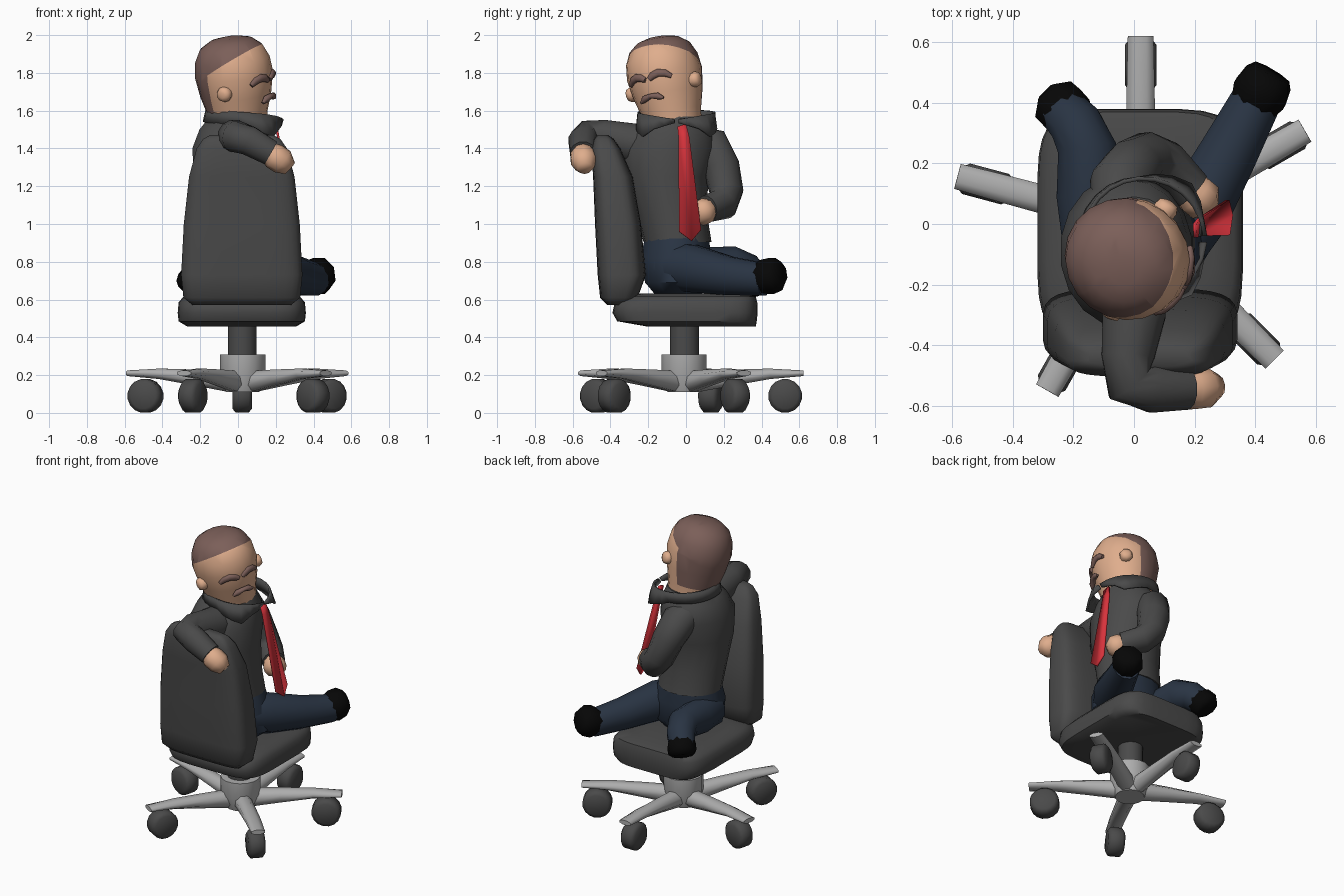
import bpy, bmesh, math
from mathutils import Vector, Matrix

def material(name, r, g, b):
    m = bpy.data.materials.new(name)
    m.diffuse_color = (r, g, b, 1)
    return m

CHARCOAL = material("charcoal", 0.068, 0.068, 0.068)
METAL = material("light_metal", 0.42, 0.42, 0.42)
NAVY = material("navy", 0.022, 0.034, 0.056)
BLACK = material("black", 0.002, 0.002, 0.002)
SKIN = material("skin", 0.74, 0.42, 0.265)
HAIR = material("brown_hair", 0.20, 0.115, 0.10)
RED = material("tie_red", 0.68, 0.033, 0.045)

def make(name, verts, faces, mat, matrix=None, angle=40):
    me = bpy.data.meshes.new(name)
    me.from_pydata([tuple(v) for v in verts], [], faces)
    bm = bmesh.new()
    bm.from_mesh(me)
    if matrix:
        bm.transform(matrix)
    bmesh.ops.recalc_face_normals(bm, faces=bm.faces)
    for f in bm.faces:
        f.smooth = True
    bm.to_mesh(me)
    bm.free()
    me.set_sharp_from_angle(angle=math.radians(angle))
    me.materials.append(mat)
    ob = bpy.data.objects.new(name, me)
    bpy.context.collection.objects.link(ob)
    return ob

def bridge(rings, n):
    faces = [(r * n + i, r * n + (i + 1) % n, (r + 1) * n + (i + 1) % n, (r + 1) * n + i)
             for r in range(rings - 1) for i in range(n)]
    return faces + [tuple(range(n)), tuple(range((rings - 1) * n, rings * n))]

def loft(name, rings, mat, n=16, p=2.0, matrix=None, angle=50):
    """Stack of superellipse rings (cx, cy, z, rx, ry)."""
    def s(c):
        return math.copysign(abs(c) ** (2 / p), c) if abs(c) > 1e-6 else 0
    verts = []
    for cx, cy, z, rx, ry in rings:
        for i in range(n):
            a = 2 * math.pi * (i + 0.5) / n
            verts.append((cx + rx * s(math.cos(a)), cy + ry * s(math.sin(a)), z))
    return make(name, verts, bridge(len(rings), n), mat, matrix, angle)

def tube(name, path, radii, mat, n=10, matrix=None, angle=65):
    """Sweep of ellipses along a path; a radius is a number or (width, height)."""
    pts = [Vector(p) for p in path]
    verts = []
    for k, p in enumerate(pts):
        t = (pts[min(k + 1, len(pts) - 1)] - pts[max(k - 1, 0)]).normalized()
        ref = Vector((0, 0, 1)) if abs(t.z) < 0.9 else Vector((1, 0, 0))
        side = t.cross(ref).normalized()
        up = side.cross(t)
        w, h = radii[k] if isinstance(radii[k], tuple) else (radii[k], radii[k])
        for i in range(n):
            a = 2 * math.pi * (i + 0.5) / n
            verts.append(p + side * w * math.cos(a) + up * h * math.sin(a))
    return make(name, verts, bridge(len(pts), n), mat, matrix, angle)

# chair base: five arms with castors
HUB = Matrix.Translation((0.022, -0.005, 0))
for k, deg in enumerate((90, 165, 240.5, 315, 390)):
    m = HUB @ Matrix.Rotation(math.radians(deg), 4, 'Z')
    tube(f"base_arm_{k}", [(0.06, 0, 0.165), (0.25, 0, 0.187), (0.45, 0, 0.207), (0.626, 0, 0.21)],
         [(0.055, 0.06), (0.052, 0.046), (0.05, 0.03), (0.046, 0.016)], METAL, 8, m)
    tube(f"castor_{k}", [(0.53, y, 0.09) for y in (-0.052, -0.035, 0.035, 0.052)],
         [0.068, 0.09, 0.09, 0.068], CHARCOAL, 16, m)
loft("hub", [(0.025, -0.01, 0.11, 0.09, 0.09), (0.025, -0.01, 0.2, 0.122, 0.122),
             (0.025, -0.01, 0.31, 0.122, 0.122)], METAL)
loft("post", [(0.022, -0.008, 0.3, 0.077, 0.077), (0.022, -0.008, 0.48, 0.077, 0.077)], CHARCOAL)

# seat and backrest cushions
loft("seat", [(0.02, 0.08, 0.458, 0.29, 0.29), (0.02, 0.005, 0.485, 0.335, 0.37),
              (0.02, -0.005, 0.53, 0.34, 0.385), (0.02, 0.0, 0.585, 0.335, 0.378),
              (0.02, 0.02, 0.615, 0.31, 0.35), (0.02, 0.03, 0.632, 0.24, 0.27)],
     CHARCOAL, 32, 5)
loft("backrest", [(0.02, -0.365, 0.57, 0.26, 0.05), (0.02, -0.355, 0.61, 0.31, 0.10),
                  (0.02, -0.34, 0.73, 0.322, 0.128), (0.02, -0.36, 1.0, 0.308, 0.122),
                  (0.02, -0.387, 1.25, 0.28, 0.105), (0.02, -0.425, 1.4, 0.24, 0.078),
                  (0.02, -0.435, 1.45, 0.205, 0.052), (0.02, -0.44, 1.47, 0.17, 0.03)],
     CHARCOAL, 28, 4)

# trousers and shoes
loft("hips", [(0.02, -0.04, 0.62, 0.15, 0.12), (0.02, -0.045, 0.69, 0.24, 0.175),
              (0.01, -0.055, 0.82, 0.235, 0.19), (0.0, -0.045, 0.96, 0.19, 0.168)], NAVY)
tube("straight_leg", [(0.1, -0.1, 0.78), (0.2, 0.03, 0.765), (0.31, 0.23, 0.725), (0.41, 0.42, 0.705)],
     [0.12, (0.115, 0.13), (0.1, 0.105), (0.085, 0.088)], NAVY, 12)
tube("straight_leg_shoe", [(0.39, 0.385, 0.71), (0.415, 0.43, 0.72), (0.44, 0.475, 0.735),
                           (0.455, 0.5, 0.74)], [0.08, 0.1, (0.09, 0.095), (0.07, 0.065)], BLACK, 8)
tube("bent_leg", [(-0.12, -0.06, 0.77), (-0.15, 0.1, 0.77), (-0.155, 0.25, 0.785),
                  (-0.19, 0.325, 0.755), (-0.235, 0.375, 0.70)],
     [0.12, 0.11, 0.1, 0.09, 0.08], NAVY, 12)
tube("bent_leg_shoe", [(-0.205, 0.345, 0.73), (-0.225, 0.37, 0.705), (-0.25, 0.395, 0.675),
                       (-0.26, 0.405, 0.655)], [0.075, 0.092, 0.09, 0.065], BLACK, 8)

# jacket body
loft("jacket", [(0.0, -0.045, 0.905, 0.205, 0.18), (-0.01, -0.075, 1.05, 0.207, 0.187),
                (-0.02, -0.105, 1.25, 0.217, 0.222), (-0.025, -0.09, 1.4, 0.22, 0.255),
                (-0.015, -0.07, 1.5, 0.192, 0.215), (0.0, -0.06, 1.57, 0.15, 0.15)], CHARCOAL, 18)

# sleeves and hands
tube("hanging_sleeve", [(-0.05, 0.02, 1.44), (-0.04, 0.13, 1.41), (0.0, 0.185, 1.3), (0.045, 0.215, 1.17),
                        (0.1, 0.195, 1.105), (0.19, 0.11, 1.08)],
     [0.09, 0.108, 0.1, 0.09, 0.085, 0.072], CHARCOAL, 12)
tube("hanging_hand", [(0.165, 0.13, 1.085), (0.2, 0.1, 1.07), (0.23, 0.075, 1.055), (0.255, 0.055, 1.04)],
     [0.05, 0.07, 0.07, 0.035], SKIN)
tube("draped_sleeve", [(0.0, -0.14, 1.42), (0.0, -0.3, 1.43), (-0.02, -0.44, 1.465), (-0.015, -0.525, 1.465),
                       (0.06, -0.545, 1.44), (0.175, -0.545, 1.375)],
     [0.11, 0.108, 0.09, 0.085, 0.08, 0.07], CHARCOAL, 12)
tube("draped_hand", [(0.15, -0.545, 1.39), (0.19, -0.545, 1.36), (0.235, -0.54, 1.33), (0.275, -0.535, 1.295)],
     [0.05, 0.07, 0.07, 0.04], SKIN)

# collar: flared strip whose ends meet in a V at the front
N = 24
verts, faces = [], []
for i in range(N + 1):
    t = 2 * i / N - 1
    u = abs(t)
    a = math.pi * (1 + t * 0.985)
    top_r = 0.185 + 0.03 * u
    dip = max(0, 1 - abs(u - 0.75) / 0.25)
    low_r = 0.2 + 0.045 * dip
    top_z = 1.605 - 0.05 * u * u
    low_z = 1.54 - 0.03 * u - 0.055 * dip if u < 0.76 else top_z - 0.02 - 0.072 * dip
    c, s = math.cos(a), math.sin(a)
    verts += [(0.02 + top_r * c, -0.05 + top_r * s, top_z), (0.02 + low_r * c, -0.05 + low_r * s, low_z)]
    if i:
        faces.append((2 * i - 2, 2 * i - 1, 2 * i + 1, 2 * i))
collar = make("collar", verts, faces, CHARCOAL)
mod = collar.modifiers.new("thickness", 'SOLIDIFY')
mod.thickness, mod.offset = 0.014, 0

# necktie: hanging plate
outline = [(-0.045, 1.515), (0.0, 1.53), (0.018, 1.46), (0.08, 0.97), (0.03, 0.91), (-0.037, 0.96), (-0.04, 1.46)]
tie = make("necktie", [(0.2 + (1.53 - z) * 0.195, y, z) for y, z in outline], [tuple(range(7))], RED)
mod = tie.modifiers.new("thickness", 'SOLIDIFY')
mod.thickness, mod.offset = 0.012, 0

# head, in its own frame: x forward, turned and tilted
HEAD = (Matrix.Translation((-0.02, -0.11, 1.775)) @ Matrix.Rotation(math.radians(-28), 4, 'Z')
        @ Matrix.Rotation(math.radians(12), 4, 'X'))
head = loft("head", [(0, 0, -0.3, 0.14, 0.14), (0, 0, -0.19, 0.16, 0.157), (0, 0, -0.09, 0.19, 0.183),
                     (0, 0, 0.02, 0.21, 0.2), (0, 0, 0.1, 0.2, 0.19), (0, 0, 0.165, 0.168, 0.16),
                     (0.005, 0, 0.203, 0.115, 0.11), (0.01, 0, 0.218, 0.05, 0.05)], SKIN, 20)
# cut the hairline, then colour the faces behind and above it
bm = bmesh.new()
bm.from_mesh(head.data)
for co, no in (((-0.06, 0, 0), (1, 0, 0)), ((-0.06, 0, 0.05), (-0.55, 0, 1))):
    bmesh.ops.bisect_plane(bm, geom=bm.verts[:] + bm.edges[:] + bm.faces[:], plane_co=co, plane_no=no)
for f in bm.faces:
    c = f.calc_center_median()
    f.material_index = int((c.x < -0.06 and c.z > -0.2) or c.z > 0.05 + 0.55 * (c.x + 0.06))
bm.to_mesh(head.data)
bm.free()
head.data.materials.append(HAIR)
head.data.transform(HEAD)

# ears, eyebrows and moustache
for side, label in ((1, "left"), (-1, "right")):
    tube(f"{label}_ear", [(0.035, side * y, -0.05) for y in (0.165, 0.195, 0.215, 0.222)],
         [0.036, 0.042, 0.034, 0.015], SKIN, 10, HEAD)
    brow = [(0.012, -0.012), (0.035, 0.004), (0.065, 0.012), (0.098, 0.004), (0.125, -0.018)]
    tube(f"{label}_eyebrow", [(math.sqrt(0.207 ** 2 - y * y), side * y, z) for y, z in brow],
         [(0.012, 0.014), (0.016, 0.021), (0.016, 0.022), (0.016, 0.02), (0.01, 0.012)], HAIR, 8, HEAD)
stache = [(-0.068, -0.124), (-0.04, -0.108), (0.0, -0.1), (0.04, -0.108), (0.068, -0.124)]
tube("moustache", [(math.sqrt(0.195 ** 2 - y * y) + 0.01, y, z) for y, z in stache],
     [0.008, (0.018, 0.019), (0.018, 0.013), (0.018, 0.019), 0.008], HAIR, 8, HEAD)
